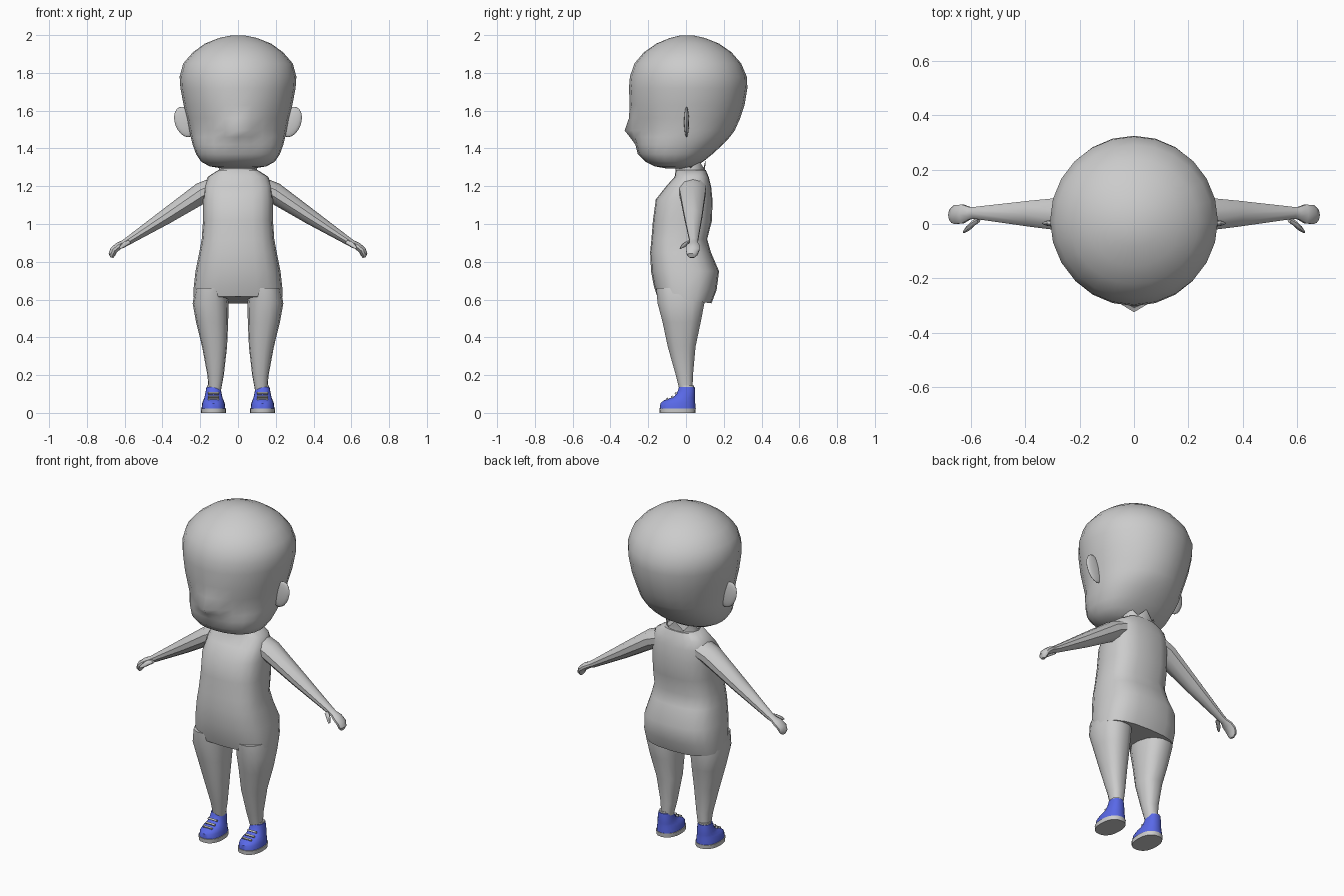
import bpy, bmesh
from math import cos, sin, pi, radians
from mathutils import Vector, Matrix

if "Cube" in bpy.data.objects:
    bpy.data.objects.remove(bpy.data.objects["Cube"])


def material(name, rgb):
    m = bpy.data.materials.new(name)
    m.diffuse_color = (*rgb, 1)
    m.use_nodes = True
    m.node_tree.nodes["Principled BSDF"].inputs["Base Color"].default_value = m.diffuse_color
    return m


BLUE = material("blue", (0.1, 0.14, 0.8))
WHITE = material("white", (0.9, 0.9, 0.9))


def finish(name, bm, mat=None, mirror=False, angle=40):
    bmesh.ops.recalc_face_normals(bm, faces=bm.faces)
    me = bpy.data.meshes.new(name)
    bm.to_mesh(me)
    bm.free()
    ob = bpy.data.objects.new(name, me)
    bpy.context.collection.objects.link(ob)
    if mat:
        me.materials.append(mat)
    bpy.ops.object.select_all(action='DESELECT')
    ob.select_set(True)
    bpy.context.view_layer.objects.active = ob
    bpy.ops.object.shade_smooth_by_angle(angle=radians(angle))
    if mirror:
        ob.modifiers.new("mirror", 'MIRROR')
    return ob


def loft(name, rings, caps=(True, True), **kw):
    bm = bmesh.new()
    rows = [[bm.verts.new(p) for p in r] for r in rings]
    n = len(rows[0])
    for a, b in zip(rows, rows[1:]):
        for i in range(n):
            j = (i + 1) % n
            bm.faces.new((a[i], a[j], b[j], b[i]))
    for row, cap in ((rows[0], caps[0]), (rows[-1], caps[1])):
        if cap:
            bm.faces.new(row)
    return finish(name, bm, **kw)


def ring(z, x0, x1, yf, yb, n=16, p=2.0, tilt=0.0):
    """Horizontal superellipse between x0..x1 and yf..yb."""
    pts = []
    for i in range(n):
        a = 2 * pi * i / n
        c, s = cos(a), sin(a)
        u = abs(c) ** (2 / p) * (1 if c > 0 else -1)
        v = abs(s) ** (2 / p) * (1 if s > 0 else -1)
        pts.append(Vector(((x0 + x1) / 2 + u * (x1 - x0) / 2,
                           (yf + yb) / 2 + v * (yb - yf) / 2, z - tilt * v)))
    return pts


def tube(stations, n=10):
    """Limb rings: centre x, y, z, half thickness, half depth, slope angle."""
    out = []
    for x, y, z, t, d, ang in stations:
        nx, nz = sin(radians(ang)), cos(radians(ang))
        out.append([Vector((x + nx * t * cos(2 * pi * i / n), y + d * sin(2 * pi * i / n),
                            z + nz * t * cos(2 * pi * i / n))) for i in range(n)])
    return out


# head: z, half width, front, back, squareness, nose bump
head = []
for z, h, yf, yb, p, nose in [
        (1.295, .09, -.11, .02, 2, 0), (1.305, .15, -.165, .05, 2.2, 0),
        (1.33, .195, -.215, .09, 2.3, 0), (1.37, .222, -.25, .14, 2.3, .005),
        (1.42, .24, -.262, .195, 2.2, .006), (1.46, .25, -.267, .232, 2.1, .03),
        (1.495, .257, -.272, .258, 2, .053), (1.56, .27, -.287, .287, 2, .015),
        (1.63, .288, -.298, .31, 2, 0), (1.72, .305, -.302, .325, 2, 0),
        (1.78, .309, -.297, .322, 2, 0), (1.85, .29, -.273, .292, 2, 0),
        (1.91, .238, -.222, .24, 2, 0), (1.955, .175, -.157, .175, 2, 0),
        (1.985, .1, -.085, .1, 2, 0), (1.998, .035, -.03, .04, 2, 0)]:
    r = ring(z, -h, h, yf, yb, 24, p)
    r[18].y -= nose
    r[17].y -= nose * .4
    r[19].y -= nose * .4
    head.append(r)
loft("head", head, angle=50)

# ears
bm = bmesh.new()
bmesh.ops.create_uvsphere(bm, u_segments=16, v_segments=10, radius=1)
bmesh.ops.transform(bm, verts=bm.verts, matrix=Matrix.Translation((.282, .003, 1.54))
                    @ Matrix.Rotation(radians(20), 4, 'Y')
                    @ Matrix.Diagonal((.052, .013, .083, 1)))
finish("ears", bm, mirror=True, angle=60)

# neck with a ragged top edge
low = ring(1.24, -.11, .11, -.055, .11, 12)
mid = ring(1.285, -.1, .1, -.055, .1, 12)
top = ring(1.3, -.1, .1, -.055, .105, 12)
for i, v in enumerate(top):
    v.z = 1.345 if i % 2 else 1.295
loft("neck", [low, mid, top], caps=(False, False))

# torso
loft("torso", [ring(z, -h, h, yf, yb, 20, 2.7, t) for z, h, yf, yb, t in [
    (.598, .234, -.152, .135, .018), (.66, .235, -.17, .162, .01),
    (.75, .225, -.185, .175, 0), (.85, .205, -.19, .132, 0),
    (.92, .192, -.183, .112, 0), (1.02, .185, -.175, .138, 0),
    (1.13, .185, -.16, .14, 0), (1.2, .178, -.105, .133, 0),
    (1.25, .16, -.06, .12, 0), (1.285, .105, -.055, .105, 0)]])

# legs
loft("legs", [ring(z, x0, x1, yf, yb, 14, 2.4) for z, x0, x1, yf, yb in [
    (.66, .06, .225, -.16, .1), (.58, .05, .24, -.153, .1),
    (.48, .052, .222, -.126, .08), (.35, .058, .19, -.098, .052),
    (.2, .075, .162, -.055, .038), (.12, .09, .155, -.035, .035)]], mirror=True)

# arms running into mitten hands
loft("arms", tube([
    (.13, .035, 1.19, .055, .075, 20), (.19, .035, 1.166, .056, .072, 33),
    (.38, .038, 1.04, .041, .05, 34), (.585, .041, .908, .021, .023, 35),
    (.605, .04, .898, .018, .024, 38), (.63, .037, .885, .02, .036, 42),
    (.658, .035, .862, .02, .037, 55), (.668, .033, .838, .018, .03, 70),
    (.668, .032, .822, .008, .014, 80)]), mirror=True)

# thumbs
loft("thumbs", tube([
    (.572, .015, .905, .011, .01, 35), (.592, .003, .897, .014, .012, 35),
    (.612, -.016, .884, .013, .011, 40), (.626, -.029, .872, .006, .005, 50)], 8),
    mirror=True)

# shoes
CX = .13


def shoe_ring(z, h, yf, yb):
    return ring(z, CX - h, CX + h, yf, yb, 20, 2.3)


loft("shoe_soles", [shoe_ring(0, .066, -.14, .05), shoe_ring(.024, .067, -.142, .052)],
     mat=WHITE, mirror=True)
loft("shoe_uppers", [shoe_ring(*s) for s in [
    (.02, .063, -.138, .05), (.05, .06, -.136, .049), (.066, .054, -.118, .048),
    (.078, .049, -.085, .048), (.09, .046, -.06, .048), (.115, .041, -.044, .048),
    (.138, .037, -.037, .046)]], mat=BLUE, mirror=True)
loft("shoe_collars", [shoe_ring(.125, .034, -.03, .043), shoe_ring(.146, .033, -.025, .041)],
     mat=WHITE, mirror=True)

# laces
bm = bmesh.new()
for y, z, tilt in [(-.099, .073, 20), (-.073, .085, 35), (-.053, .104, 55)]:
    bmesh.ops.create_cube(bm, size=1, matrix=Matrix.Translation((CX, y, z))
                          @ Matrix.Rotation(radians(tilt), 4, 'X')
                          @ Matrix.Diagonal((.058, .01, .012, 1)))
finish("laces", bm, mat=WHITE, mirror=True)
